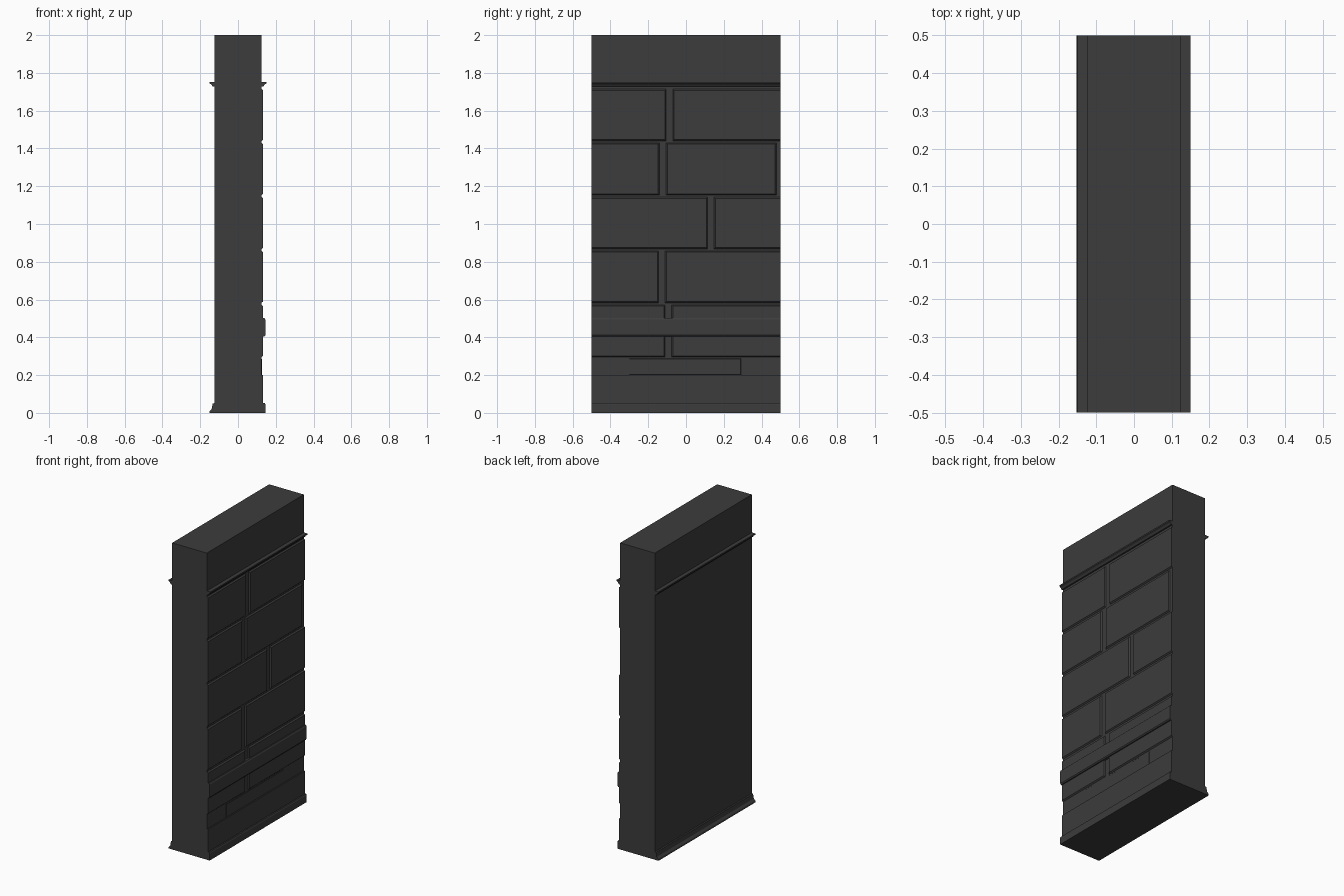
import bpy, bmesh

old = bpy.data.objects.get("Cube")
if old:
    bpy.data.objects.remove(old, do_unlink=True)

grey = bpy.data.materials.new("dark grey plaster")
grey.use_nodes = True
COLOUR = (0.045, 0.045, 0.045, 1)
grey.diffuse_color = COLOUR
grey.node_tree.nodes["Principled BSDF"].inputs["Base Color"].default_value = COLOUR

FACE = 0.125   # half thickness of the wall
END = 0.5      # half length of the wall


def finish(name, bm):
    bmesh.ops.recalc_face_normals(bm, faces=bm.faces)
    mesh = bpy.data.meshes.new(name)
    bm.to_mesh(mesh)
    bm.free()
    mesh.materials.append(grey)
    obj = bpy.data.objects.new(name, mesh)
    bpy.context.collection.objects.link(obj)
    return obj


def strip(name, profile):
    """Sweep an x-z profile along the whole wall."""
    bm = bmesh.new()
    face = bm.faces.new([bm.verts.new((x, -END, z)) for x, z in profile])
    ext = bmesh.ops.extrude_face_region(bm, geom=[face])["geom"]
    verts = [g for g in ext if isinstance(g, bmesh.types.BMVert)]
    bmesh.ops.translate(bm, verts=verts, vec=(0, 2 * END, 0))
    return finish(name, bm)


def block(name, y0, y1, z0, z1, front=0.133, cut=0.007):
    """Stone with chamfered edges, left square where it meets a wall end."""
    a = 0 if y0 <= -END else cut
    b = 0 if y1 >= END else cut
    bm = bmesh.new()
    back = [(y0, z0), (y1, z0), (y1, z1), (y0, z1)]
    fore = [(y0 + a, z0 + cut), (y1 - b, z0 + cut),
            (y1 - b, z1 - cut), (y0 + a, z1 - cut)]
    rings = [[bm.verts.new((x, y, z)) for y, z in pts]
             for x, pts in ((FACE - 0.005, back), (FACE, back), (front, fore))]
    for r, s in zip(rings, rings[1:]):
        for i in range(4):
            j = (i + 1) % 4
            bm.faces.new((r[i], r[j], s[j], s[i]))
    bm.faces.new(rings[0][::-1])
    bm.faces.new(rings[-1])
    return finish(name, bm)


# Wall core
strip("wall_core", [(-FACE, 0), (FACE, 0), (FACE, 2), (-FACE, 2)])

# Stone courses: bottom, top, joint start, joint end, far end
courses = [
    (0.295, 0.572, -0.11, -0.077, END),
    (0.583, 0.858, -0.145, -0.11, END),
    (0.868, 1.143, 0.115, 0.148, END),
    (1.153, 1.43, -0.14, -0.105, 0.478),
    (1.44, 1.715, -0.105, -0.07, END),
]
for n, (z0, z1, j0, j1, far) in enumerate(courses, 1):
    block(f"stone_{n}_front", -END, j0, z0, z1)
    block(f"stone_{n}_back", j1, far, z0, z1)

# Plinth band with a shallow panel above it
strip("plinth", [(0.12, 0), (0.133, 0), (0.133, 0.2), (0.12, 0.2)])
block("plinth_panel", -0.3, 0.29, 0.2, 0.287, 0.127, 0.002)

# Dado rail
strip("dado_rail", [(0.12, 0.405), (0.14, 0.405), (0.145, 0.412),
                    (0.145, 0.494), (0.14, 0.502), (0.12, 0.502)])

# Skirtings
strip("skirting_right", [(0.12, 0), (0.146, 0), (0.146, 0.045),
                         (0.142, 0.052), (0.12, 0.052)])
strip("skirting_left", [(-0.12, 0), (-0.152, 0), (-0.15, 0.01),
                        (-0.139, 0.022), (-0.134, 0.05), (-0.12, 0.052)])

# Cornices on both faces
for side, label in ((1, "right"), (-1, "left")):
    strip(f"cornice_{label}",
          [(side * x, z) for x, z in ((0.12, 1.728), (0.134, 1.728), (0.141, 1.738),
                                      (0.15, 1.744), (0.15, 1.753), (0.12, 1.753))])
